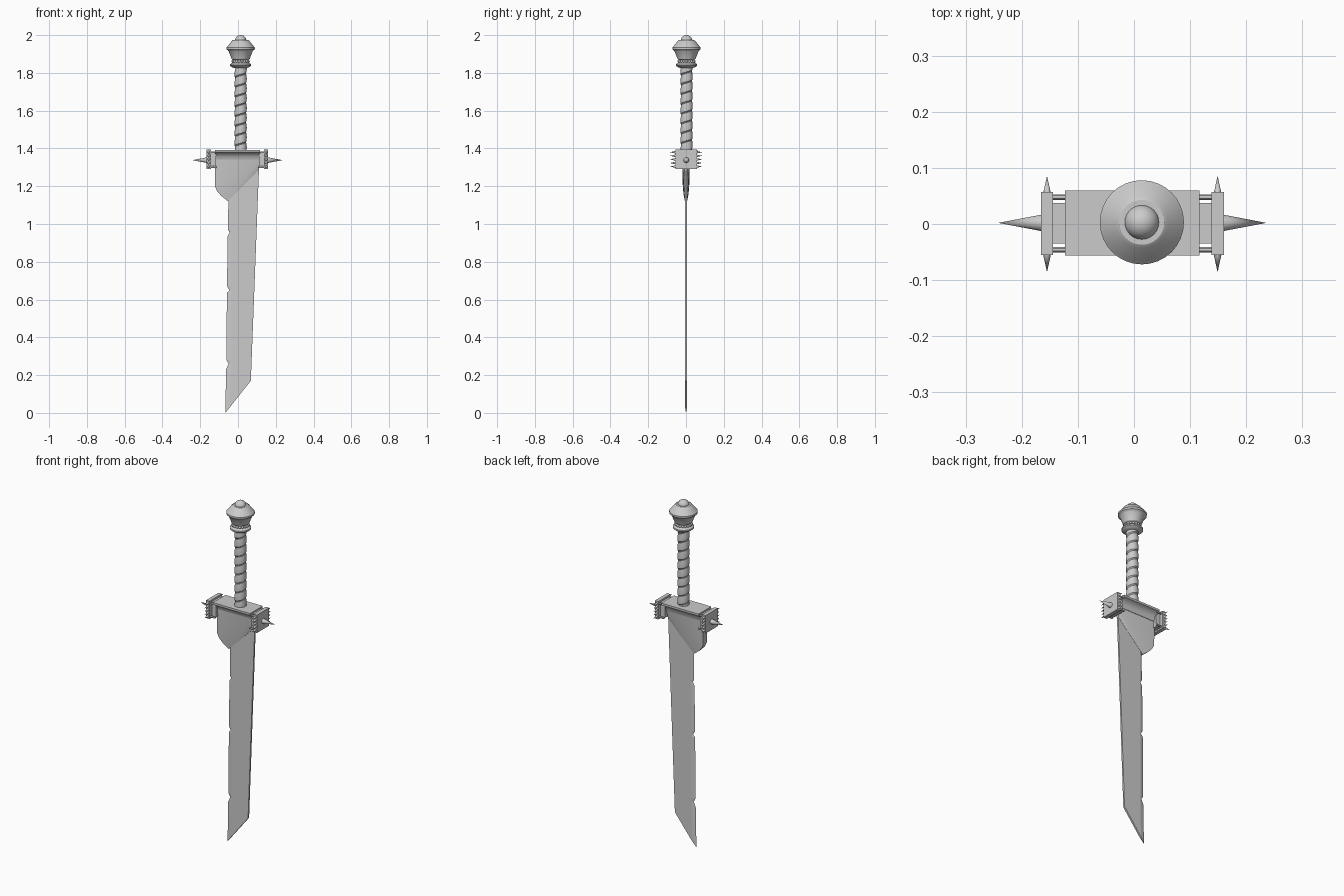
import bpy, bmesh
from math import sin, cos, pi, radians
from mathutils import Matrix, Vector

if "Cube" in bpy.data.objects:
    bpy.data.objects.remove(bpy.data.objects["Cube"])

GUARD_X = -0.003
GRIP = Vector((0.014, 0.003, 0))


def finish(name, bm, angle=30):
    bmesh.ops.remove_doubles(bm, verts=bm.verts, dist=0.00005)
    bmesh.ops.recalc_face_normals(bm, faces=bm.faces)
    mesh = bpy.data.meshes.new(name)
    bm.to_mesh(mesh)
    bm.free()
    obj = bpy.data.objects.new(name, mesh)
    bpy.context.collection.objects.link(obj)
    bpy.ops.object.select_all(action='DESELECT')
    obj.select_set(True)
    bpy.context.view_layer.objects.active = obj
    bpy.ops.object.shade_smooth_by_angle(angle=radians(angle))
    return obj


def add_box(bm, center, size):
    bmesh.ops.create_cube(bm, size=1, matrix=Matrix.Translation(center) @ Matrix.Diagonal((*size, 1)))


def add_cone(bm, base, tip, r1, r2=0, sides=12):
    base, tip = Vector(base), Vector(tip)
    axis = tip - base
    turn = axis.to_track_quat('Z', 'Y').to_matrix().to_4x4()
    bmesh.ops.create_cone(bm, cap_ends=True, segments=sides, radius1=r1, radius2=r2,
                          depth=axis.length, matrix=Matrix.Translation((base + tip) / 2) @ turn)


def lathe(name, profile, sides=32):
    bm = bmesh.new()
    rings = [[bm.verts.new(GRIP + Vector((r * cos(2 * pi * i / sides), r * sin(2 * pi * i / sides), z)))
              for i in range(sides)] for r, z in profile]
    for a, b in zip(rings, rings[1:]):
        for i in range(sides):
            j = (i + 1) % sides
            bm.faces.new((a[i], a[j], b[j], b[i]))
    bm.faces.new(rings[0])
    bm.faces.new(rings[-1])
    return finish(name, bm)


# Blade: flat slab with a thin, nicked cutting edge
T = 0.005
edge = [(-0.05, 1.2), (-0.053, 0.97), (-0.044, 0.955), (-0.055, 0.935),
        (-0.058, 0.67), (-0.046, 0.65), (-0.059, 0.635),
        (-0.061, 0.28), (-0.05, 0.26), (-0.063, 0.23), (-0.067, 0)]
bevel = [(-0.038, z) for x, z in edge[:-1]] + [(-0.043, 0.03)]
spine = [(0.068, 0.17), (0.113, 1.34), (-0.038, 1.34)]
bm = bmesh.new()
rim = [bm.verts.new((x, 0, z)) for x, z in edge]
sides = []
for s in (-T, T):
    inner = [bm.verts.new((x, s, z)) for x, z in bevel]
    back = [bm.verts.new((x, s, z)) for x, z in spine]
    bm.faces.new(inner + back)
    for i in range(len(rim) - 1):
        bm.faces.new((rim[i], rim[i + 1], inner[i + 1], inner[i]))
    sides.append((inner, back))
(in_a, back_a), (in_b, back_b) = sides
bm.faces.new((rim[-1], in_a[-1], in_b[-1]))
loop_a, loop_b = [in_a[-1]] + back_a, [in_b[-1]] + back_b
for i in range(len(loop_a) - 1):
    bm.faces.new((loop_a[i], loop_a[i + 1], loop_b[i + 1], loop_b[i]))
finish("blade", bm, 5)

# Collar: wedge thinning from the guard to the diagonal on the blade
collar = [(0.12, 1.345, 0.021), (-0.12, 1.345, 0.021), (-0.122, 1.2, 0.017), (-0.112, 1.175, 0.015),
          (-0.09, 1.15, 0.012), (-0.055, 1.122, 0.006), (0.11, 1.285, 0.006)]
bm = bmesh.new()
front = [bm.verts.new((x, -t, z)) for x, z, t in collar]
rear = [bm.verts.new((x, t, z)) for x, z, t in collar]
for i in range(len(collar)):
    j = (i + 1) % len(collar)
    bm.faces.new((front[i], front[j], rear[j], rear[i]))
    if 0 < i < len(collar) - 1:
        for side in (front, rear):
            bm.faces.new((side[0], side[i], side[j]))
finish("blade_collar", bm, 20)

# Guard: slab with a cove sweeping down to the collar
half = [(0.058, 1.392), (0.058, 1.38), (0.045, 1.376), (0.034, 1.367), (0.026, 1.355), (0.021, 1.335)]
section = half + [(-y, z) for y, z in reversed(half)]
bm = bmesh.new()
ends = [[bm.verts.new((GUARD_X + s * 0.12, y + 0.002, z)) for y, z in section] for s in (-1, 1)]
for e in ends:
    bm.faces.new(e)
for i in range(len(section)):
    j = (i + 1) % len(section)
    bm.faces.new((ends[0][i], ends[0][j], ends[1][j], ends[1][i]))
finish("guard", bm)

# Guard ends: spacer block, corner rods, spiked plate
for s, side in ((1, "left"), (-1, "right")):
    def at(x, y, z):
        return Vector((GUARD_X + s * x, y, z))
    bm = bmesh.new()
    add_box(bm, at(0.128, 0.001, 1.341), (0.03, 0.072, 0.085))
    finish(side + "_guard_spacer", bm)
    bm = bmesh.new()
    for y in (-0.046, 0.048):
        for z in (1.302, 1.38):
            add_cone(bm, at(0.11, y, z), at(0.15, y, z), 0.005, 0.005)
    finish(side + "_guard_rods", bm)
    bm = bmesh.new()
    add_box(bm, at(0.152, 0.001, 1.342), (0.022, 0.112, 0.104))
    finish(side + "_guard_plate", bm)
    bm = bmesh.new()
    add_cone(bm, at(0.16, 0.002, 1.338), at(0.239, 0.002, 1.338), 0.015, sides=20)
    finish(side + "_main_spike", bm)
    bm = bmesh.new()
    for i in range(5):
        z = 1.304 + i * 0.019
        for d in (-1, 1):
            add_cone(bm, at(0.152, d * 0.054, z), at(0.152, d * 0.086, z), 0.007)
    finish(side + "_small_spikes", bm)

# Grip: overlapping helical wrap
PITCH, LOW, HIGH, SEG = 0.052, 1.37, 1.85, 24
wrap = [(0, 0.027), (0.12, 0.032), (0.5, 0.0325), (0.97, 0.029)]
bm = bmesh.new()
columns = []
for i in range(SEG + 1):
    a = 2 * pi * i / SEG
    column = []
    for turn in range(-1, 11):
        for f, r in wrap:
            z = min(max(LOW + PITCH * (turn + f + i / SEG), LOW), HIGH)
            column.append(bm.verts.new(GRIP + Vector((r * sin(a), -r * cos(a), z))))
    columns.append(column)
for a, b in zip(columns, columns[1:]):
    for k in range(len(a) - 1):
        quad = (a[k], b[k], b[k + 1], a[k + 1])
        if max(v.co.z for v in quad) - min(v.co.z for v in quad) > 0.0001:
            bm.faces.new(quad)
finish("grip", bm, 35)

# Pommel: flange, beaded neck, flared bulb and ball
lathe("pommel_flange", [(0.03, 1.825), (0.046, 1.83), (0.056, 1.838), (0.056, 1.846),
                        (0.046, 1.852), (0.04, 1.86), (0.04, 1.88)])
lathe("pommel_bulb", [(0.04, 1.868), (0.048, 1.874), (0.052, 1.885), (0.064, 1.915), (0.068, 1.92),
                      (0.075, 1.925), (0.075, 1.935), (0.07, 1.94), (0.046, 1.97), (0.04, 1.974)])
bm = bmesh.new()
for i in range(18):
    a = 2 * pi * i / 18
    spot = GRIP + Vector((0.042 * cos(a), 0.042 * sin(a), 1.861))
    bmesh.ops.create_uvsphere(bm, u_segments=10, v_segments=6, radius=0.007, matrix=Matrix.Translation(spot))
finish("pommel_beads", bm, 60)
bm = bmesh.new()
bmesh.ops.create_uvsphere(bm, u_segments=24, v_segments=14, radius=0.031,
                          matrix=Matrix.Translation(GRIP + Vector((0, 0, 1.969))))
finish("pommel_ball", bm, 60)
